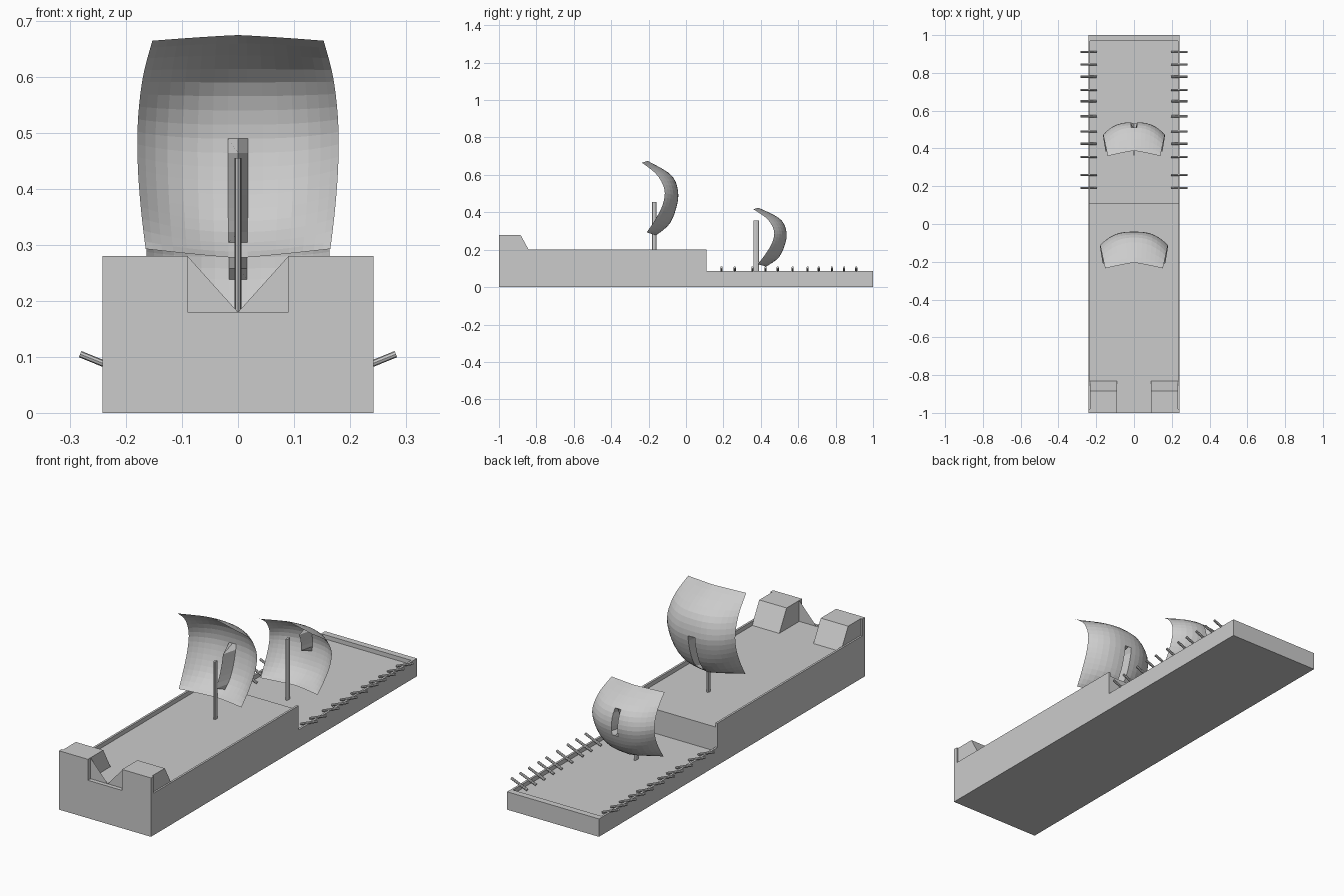
import bpy, bmesh, math
from mathutils import Vector

if "Cube" in bpy.data.objects:
    bpy.data.objects.remove(bpy.data.objects["Cube"])


def finish(name, bm, smooth=False, recalc=True):
    if recalc:
        bmesh.ops.recalc_face_normals(bm, faces=bm.faces)
    me = bpy.data.meshes.new(name)
    bm.to_mesh(me)
    bm.free()
    ob = bpy.data.objects.new(name, me)
    bpy.context.collection.objects.link(ob)
    for p in me.polygons:
        p.use_smooth = smooth
    return ob


def slab(name, profile, x0, x1):
    """Extrude a (y, z) outline from x0 to x1."""
    bm = bmesh.new()
    f = bm.faces.new([bm.verts.new((x0, y, z)) for y, z in profile])
    g = bmesh.ops.extrude_face_region(bm, geom=[f])
    vs = [v for v in g["geom"] if isinstance(v, bmesh.types.BMVert)]
    bmesh.ops.translate(bm, verts=vs, vec=(x1 - x0, 0, 0))
    return finish(name, bm)


def rect(y0, y1, z0, z1):
    return [(y0, z0), (y1, z0), (y1, z1), (y0, z1)]


def rod(name, a, b, rx, ry, sides=8):
    """Straight rod from a to b with an elliptical section."""
    a, b = Vector(a), Vector(b)
    d = b - a
    bm = bmesh.new()
    bmesh.ops.create_cone(bm, cap_ends=True, segments=sides, radius1=1,
                          radius2=1, depth=d.length)
    bmesh.ops.scale(bm, verts=bm.verts, vec=(rx, ry, 1))
    ob = finish(name, bm)
    ob.rotation_euler = (0, math.atan2(d.x, d.z), 0)
    ob.location = (a + b) / 2
    return ob


# Stepped hull with recessed decks
HI, LO = 0.18, 0.065
slab("hull", [(-1, 0), (1, 0), (1, LO), (0.11, LO), (0.11, HI), (-1, HI)],
     -0.242, 0.242)
slab("bow_rim", rect(0.97, 1, LO, 0.085), -0.242, 0.242)

for s, side in ((-1, "left"), (1, "right")):
    # Side rims along both decks
    slab(side + "_upper_rim", rect(-1, 0.11, HI, 0.2), s * 0.232, s * 0.242)
    slab(side + "_lower_rim", rect(0.11, 1, LO, 0.085), s * 0.232, s * 0.242)
    # Stern wall and sloped block
    slab(side + "_stern_wall", rect(-1, -0.98, HI, 0.28), s * 0.09, s * 0.242)
    slab(side + "_stern_block",
         [(-0.98, HI), (-0.83, HI), (-0.885, 0.28), (-0.98, 0.28)],
         s * 0.09, s * 0.234)
    # Triangular web in the stern notch
    bm = bmesh.new()
    tri = [(s * 0.09, -0.98, 0.28), (s * 0.09, -0.98, HI), (0, -0.98, HI)]
    f = bm.faces.new([bm.verts.new(p) for p in tri])
    f.normal_update()
    if f.normal.y < 0:
        f.normal_flip()
    finish(side + "_stern_web", bm, recalc=False)
    # Oars
    for i, y in enumerate((0.19, 0.26, 0.355, 0.425, 0.49, 0.57, 0.65,
                           0.71, 0.78, 0.845, 0.91)):
        rod(f"{side}_oar_{i + 1}", (s * 0.198, y, 0.071), (s * 0.282, y, 0.105),
            0.006, 0.006)

# Masts
rod("main_mast", (0, -0.17, HI), (0, -0.17, 0.455), 0.006, 0.012)
rod("fore_mast", (0, 0.375, LO), (0, 0.375, 0.355), 0.006, 0.015)


def sample(pts, t):
    """Smooth (Catmull-Rom) point on an evenly spaced list at t in 0..1."""
    n = len(pts) - 1
    i = min(int(t * n), n - 1)
    f = t * n - i
    p = [Vector(pts[min(max(k, 0), n)]) for k in (i - 1, i, i + 1, i + 2)]
    return 0.5 * (2 * p[1] + (p[2] - p[0]) * f
                  + (2 * p[0] - 5 * p[1] + 4 * p[2] - p[3]) * f * f
                  + (3 * p[1] - p[0] - 3 * p[2] + p[3]) * f ** 3)


# Sail profiles, bottom to top, as (half width, y, z); centre uses y, z only
EDGE = [(0.165, -0.21, 0.293), (0.173, -0.165, 0.36), (0.179, -0.125, 0.44),
        (0.179, -0.115, 0.52), (0.17, -0.155, 0.6), (0.153, -0.235, 0.665)]
MID = [(0, -0.16, 0.277), (0, -0.09, 0.335), (0, -0.053, 0.42),
       (0, -0.042, 0.51), (0, -0.08, 0.6), (0, -0.205, 0.675)]


def sail(name, scale, origin, pleat):
    us = [0.1, 0.25, 0.4, 0.55, 0.7, 0.82, 0.92, 1]
    us = [-u for u in reversed(us)] + [0] + us
    rows = 18
    bm = bmesh.new()
    grid = []
    for r in range(rows + 1):
        t = r / rows
        e, m = sample(EDGE, t), sample(MID, t)
        power = 1.2 + 1.6 * math.sin(math.pi * t) ** 0.6
        line = []
        for u in us:
            k = abs(u) ** power
            p = m.lerp(e, k)
            p.x = u * e.x
            # Centre pleat folded in towards the mast
            if u == 0 and pleat[0] < p.z < pleat[1]:
                p.y -= 0.07
            q = p - Vector((0, -0.235, 0.277))
            line.append(bm.verts.new([o + c * g for o, c, g in
                                      zip(origin, q, scale)]))
        grid.append(line)
    for a, b in zip(grid, grid[1:]):
        for j in range(len(us) - 1):
            bm.faces.new((a[j + 1], a[j], b[j], b[j + 1]))
    return finish(name, bm, recalc=False)


sail("main_sail", (1, 1, 1), (0, -0.235, 0.277), (0.32, 0.475))
sail("fore_sail", (0.91, 0.92, 0.79), (0, 0.36, 0.11), (0.45, 0.59))
